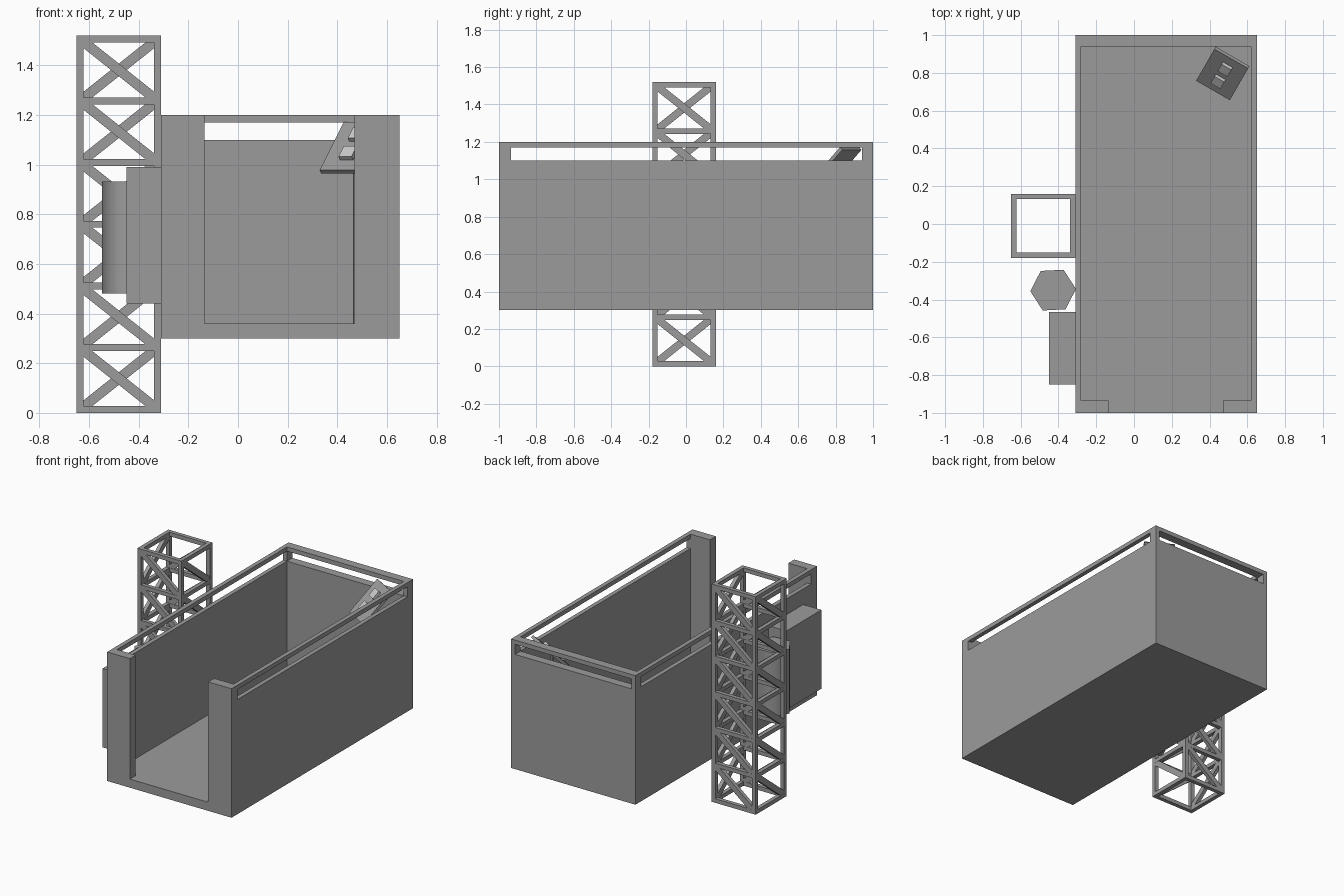
import bpy, bmesh, math
from mathutils import Vector, Matrix

if "Cube" in bpy.data.objects:
    bpy.data.objects.remove(bpy.data.objects["Cube"])


def grey(name, v):
    mat = bpy.data.materials.new(name)
    mat.diffuse_color = (v, v, v, 1)
    mat.use_nodes = True
    mat.node_tree.nodes["Principled BSDF"].inputs["Base Color"].default_value = mat.diffuse_color
    return mat


DARK = grey("dark_grey", 0.33)
LIGHT = grey("light_grey", 0.75)


def add_box(bm, lo, hi):
    lo, hi = Vector(lo), Vector(hi)
    m = Matrix.Translation((lo + hi) / 2) @ Matrix.Diagonal((*(hi - lo), 1))
    bmesh.ops.create_cube(bm, size=1, matrix=m)


def add_bar(bm, p, q, width, depth, normal):
    p, q, n = Vector(p), Vector(q), Vector(normal)
    d = (q - p).normalized()
    rot = Matrix((d, n.cross(d), n)).transposed().to_4x4()
    m = Matrix.Translation((p + q) / 2) @ rot @ Matrix.Diagonal(((q - p).length, width, depth, 1))
    bmesh.ops.create_cube(bm, size=1, matrix=m)


def finish(bm, name, mat=DARK):
    me = bpy.data.meshes.new(name)
    bm.to_mesh(me)
    bm.free()
    me.materials.append(mat)
    ob = bpy.data.objects.new(name, me)
    bpy.context.collection.objects.link(ob)
    return ob


def box(name, lo, hi):
    bm = bmesh.new()
    add_box(bm, lo, hi)
    return finish(bm, name)


# Cabin: solid block with interior, doorway and rail gaps cut away
cabin = box("cabin", (-0.31, -1, 0.30), (0.65, 1, 1.20))
cuts = [
    ((-0.28, -0.935, 0.36), (0.62, 0.94, 1.4)),    # interior
    ((-0.135, -1.2, 0.36), (0.47, -0.8, 1.4)),     # doorway
    ((-0.5, -0.935, 1.10), (0.8, 0.94, 1.17)),     # side gaps
    ((-0.28, 0.8, 1.10), (0.62, 1.2, 1.17)),       # back gap
]
bpy.context.view_layer.objects.active = cabin
for lo, hi in cuts:
    cutter = box("cutter", lo, hi)
    cutter.hide_render = True
    mod = cabin.modifiers.new("cut", 'BOOLEAN')
    mod.operation, mod.solver, mod.object = 'DIFFERENCE', 'EXACT', cutter
    bpy.ops.object.modifier_apply(modifier=mod.name)
    bpy.data.objects.remove(cutter)

# Lattice mast: posts, rings and one diagonal per face in each bay
X0, X1, Y0, Y1, T, H, BAYS = -0.65, -0.31, -0.18, 0.16, 0.028, 1.52, 6
bm = bmesh.new()
for x in (X0, X1 - T):
    for y in (Y0, Y1 - T):
        add_box(bm, (x, y, 0), (x + T, y + T, H))
step = (H - T) / BAYS
for i in range(BAYS + 1):
    z = i * step
    for y in (Y0, Y1 - T):
        add_box(bm, (X0 + T, y, z), (X1 - T, y + T, z + T))
    for x in (X0, X1 - T):
        add_box(bm, (x, Y0 + T, z), (x + T, Y1 - T, z + T))
centre = Vector(((X0 + X1) / 2, (Y0 + Y1) / 2, 0))
half = (X1 - X0) / 2 - T / 2
for i in range(BAYS):
    low, high = i * step + T / 2, (i + 1) * step + T / 2
    for k in range(4):
        n = Matrix.Rotation(k * math.pi / 2, 3, 'Z') @ Vector((1, 0, 0))
        side = Vector((-n.y, n.x, 0)) * (half - 0.01)
        mid = centre + n * half
        add_bar(bm, mid - side + Vector((0, 0, high - 0.008)), mid + side + Vector((0, 0, low + 0.008)),
                0.04, 0.026, n)
finish(bm, "lattice_mast")

# Machinery cabinet on the mast side of the cabin
box("machinery_cabinet", (-0.45, -0.85, 0.44), (-0.31, -0.465, 0.99))

# Six-sided motor housing
bm = bmesh.new()
bmesh.ops.create_cone(bm, cap_ends=True, segments=6, radius1=0.121, radius2=0.121, depth=0.45,
                      matrix=Matrix.Translation((-0.428, -0.35, 0.707)) @ Matrix.Rotation(math.radians(33), 4, 'Z'))
for f in bm.faces:
    f.smooth = abs(f.normal.z) < 0.5
finish(bm, "motor_housing")

# Tilted control panel with two lighter switches, in the back corner
place = (Matrix.Translation((0.47, 0.797, 1.068)) @ Matrix.Rotation(math.radians(-30), 4, 'Z')
         @ Matrix.Rotation(math.radians(45), 4, 'X'))
bm = bmesh.new()
add_box(bm, (-0.103, -0.137, -0.01), (0.103, 0.137, 0.01))
bm.transform(place)
finish(bm, "control_panel")
for i, v in enumerate((-0.05, 0.055)):
    bm = bmesh.new()
    add_box(bm, (-0.03, v - 0.03, 0.01), (0.03, v + 0.03, 0.03))
    bm.transform(place)
    finish(bm, f"panel_switch_{i + 1}", LIGHT)

# Thin stand under the control panel
bm = bmesh.new()
bmesh.ops.create_cone(bm, cap_ends=True, segments=8, radius1=0.01, radius2=0.01, depth=0.7,
                      matrix=Matrix.Translation((0.473, 0.8, 0.71)))
finish(bm, "panel_stand")
